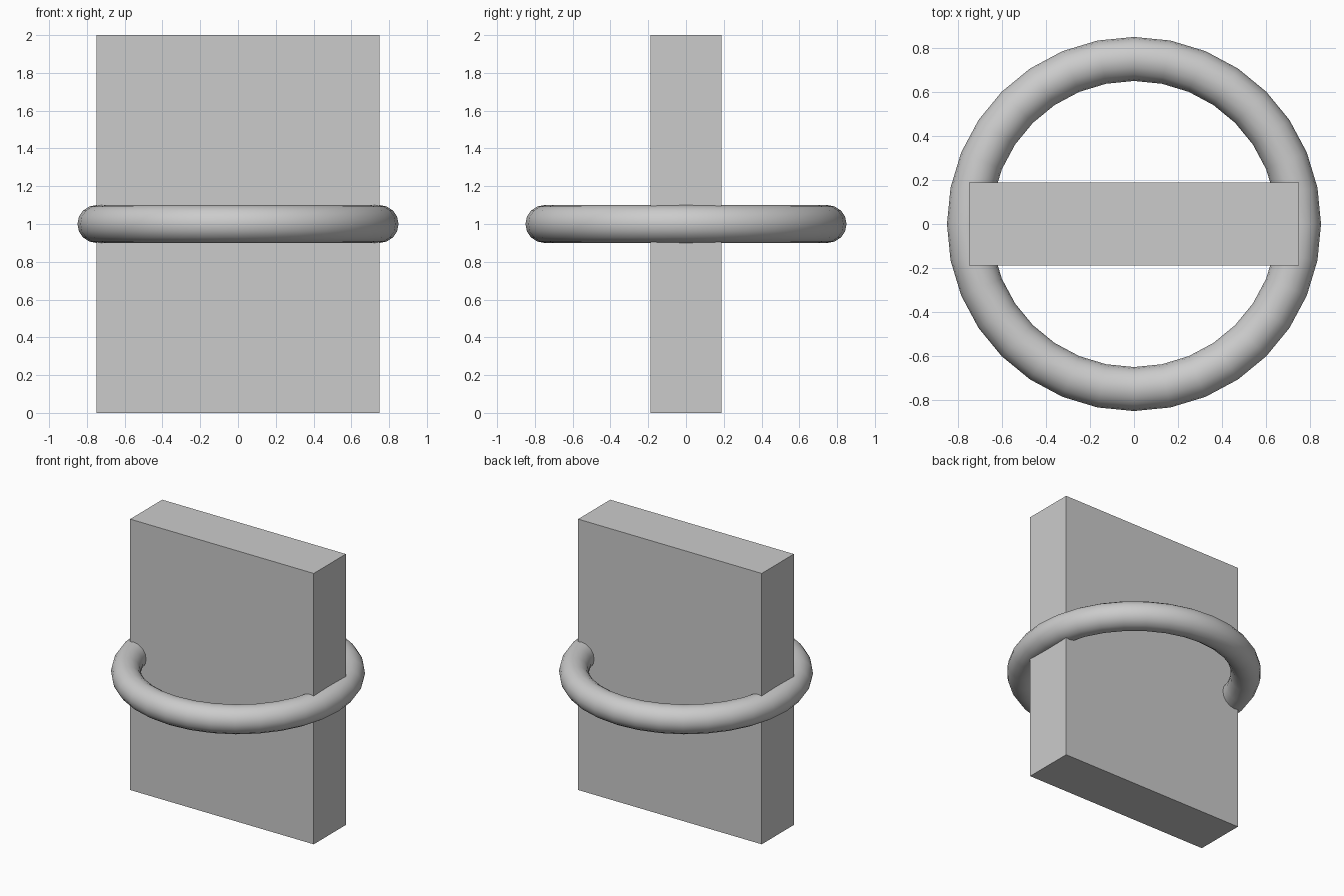
import bpy

# Remove the default cube
old = bpy.data.objects.get("Cube")
if old:
    bpy.data.objects.remove(old, do_unlink=True)

# Single flat grey
grey = bpy.data.materials.new("light_grey")
grey.use_nodes = True
colour = (0.6, 0.6, 0.6, 1.0)
grey.diffuse_color = colour
grey.node_tree.nodes["Principled BSDF"].inputs["Base Color"].default_value = colour


def finish(name):
    obj = bpy.context.object
    obj.name = name
    obj.data.materials.append(grey)
    return obj


# Upright slab
bpy.ops.mesh.primitive_cube_add(size=1, location=(0, 0, 1))
slab = finish("slab")
slab.scale = (1.5, 0.375, 2)
bpy.ops.object.transform_apply(location=False, rotation=False, scale=True)

# Ring around the middle of the slab
bpy.ops.mesh.primitive_torus_add(
    location=(0, 0, 1), major_radius=0.75, minor_radius=0.1,
    major_segments=32, minor_segments=16)
finish("ring")
bpy.ops.object.shade_smooth()
